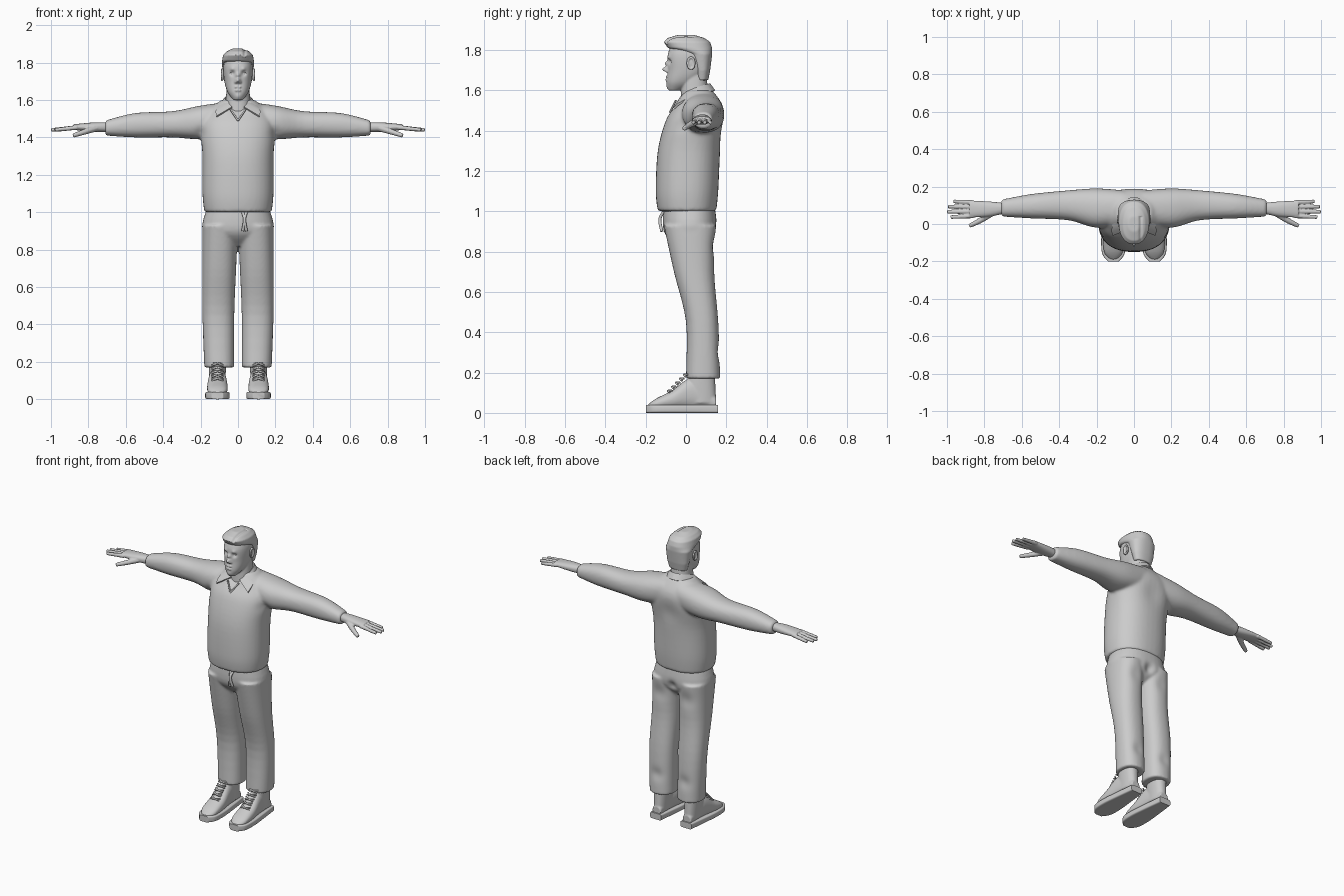
import bpy, bmesh, math
from mathutils import Vector, Matrix

if "Cube" in bpy.data.objects:
    bpy.data.objects.remove(bpy.data.objects["Cube"])

# One plain material for everything
grey = (.6, .6, .6, 1)
clay = bpy.data.materials.new("plain_grey")
clay.use_nodes = True
clay.diffuse_color = grey
for node in clay.node_tree.nodes:
    if node.type == 'BSDF_PRINCIPLED':
        node.inputs["Base Color"].default_value = grey


def link_object(name, data):
    data.materials.append(clay)
    obj = bpy.data.objects.new(name, data)
    bpy.context.collection.objects.link(obj)
    return obj


def mesh_object(name, bm):
    bmesh.ops.recalc_face_normals(bm, faces=bm.faces)
    mesh = bpy.data.meshes.new(name)
    bm.to_mesh(mesh)
    bm.free()
    return link_object(name, mesh)


def select(objects):
    bpy.ops.object.select_all(action='DESELECT')
    for obj in objects:
        obj.select_set(True)
    bpy.context.view_layer.objects.active = objects[0]


def smooth_path(points, steps):
    """Round off a list of tuples with a cubic through every point."""
    vectors = [Vector(p) for p in points]
    padded = [vectors[0], *vectors, vectors[-1]]
    path = []
    for before, start, end, after in zip(padded, padded[1:], padded[2:], padded[3:]):
        leave, arrive = (end - before) / 2, (after - start) / 2
        for step in range(steps):
            t = step / steps
            ease = t * t * (3 - 2 * t)
            bend = t * (1 - t)
            path.append(start.lerp(end, ease) + leave * bend * (1 - t) - arrive * bend * t)
    return path + [vectors[-1]]


def loft(name, axis, rings, power=2.3, sides=40, steps=5):
    """Skin rounded rings of (position, low u, high u, low v, high v) along an axis."""
    def rounded(value):
        return math.copysign(abs(value) ** (2 / power), value)

    bm = bmesh.new()
    previous = first = None
    for t, left, right, low, high in smooth_path(rings, steps):
        loop = []
        for k in range(sides):
            angle = math.tau * k / sides
            u = (left + right + (right - left) * rounded(math.cos(angle))) / 2
            v = (low + high + (high - low) * rounded(math.sin(angle))) / 2
            place = {'x': (t, u, v), 'y': (u, t, v), 'z': (u, v, t)}
            loop.append(bm.verts.new(place[axis]))
        if previous:
            for k in range(sides):
                bm.faces.new((previous[k - 1], previous[k], loop[k], loop[k - 1]))
        first = first or loop
        previous = loop
    bm.faces.new(first)
    bm.faces.new(previous)
    return mesh_object(name, bm)


def upright(name, rings, centre=0, **options):
    """Loft upward from rings of (z, half width, front, back)."""
    wide = [(z, centre - half, centre + half, front, back) for z, half, front, back in rings]
    return loft(name, 'z', wide, **options)


def ellipsoid(name, centre, radii):
    bm = bmesh.new()
    matrix = Matrix.Translation(centre) @ Matrix.Diagonal((*radii, 1))
    bmesh.ops.create_uvsphere(bm, u_segments=20, v_segments=12, radius=1, matrix=matrix)
    return mesh_object(name, bm)


def tube(name, points, radius, taper=1):
    curve = bpy.data.curves.new(name, 'CURVE')
    curve.dimensions = '3D'
    curve.bevel_depth = radius
    curve.bevel_resolution = 2
    curve.use_fill_caps = True
    path = smooth_path(points, steps=4)
    spline = curve.splines.new('POLY')
    spline.points.add(len(path) - 1)
    for i, (point, place) in enumerate(zip(spline.points, path)):
        point.co = (*place, 1)
        point.radius = 1 + (taper - 1) * i / len(path)
    select([link_object(name, curve)])
    bpy.ops.object.convert(target='MESH')
    return bpy.context.object


def finish(name, objects, voxel=0, relax=0, mirror=True):
    """Join the pieces, mirror them, fuse them into one skin and shade it."""
    select(objects)
    if len(objects) > 1:
        bpy.ops.object.join()
    obj = bpy.context.object
    obj.name = name
    if mirror:
        obj.modifiers.new("mirror", 'MIRROR').use_mirror_merge = False
    if voxel:
        obj.modifiers.new("fuse", 'REMESH').voxel_size = voxel
        obj.modifiers.new("relax", 'SMOOTH').iterations = relax
    bpy.ops.object.convert(target='MESH')
    bpy.ops.object.shade_smooth_by_angle(angle=math.radians(50))
    return obj


def press(obj, y, strokes):
    """Raise or dent the surface near depth y with soft strokes of (x, z, reach, height)."""
    outward = math.copysign(1, y)
    for vertex in obj.data.vertices:
        start = vertex.co.copy()
        for x, z, reach, height in strokes:
            offset = Vector((abs(start.x) - x, (start.y - y) / 2, start.z - z))
            vertex.co.y += outward * height * math.exp(-(offset.length / reach) ** 2)


# Sweater: torso and both sleeves in one skin
torso = upright("torso", [
    (1, .18, -.14, .15), (1.1, .19, -.15, .16), (1.3, .19, -.14, .17),
    (1.45, .2, -.1, .19), (1.53, .17, -.05, .18), (1.6, .09, -.01, .13)])
sleeve = loft("sleeve", 'x', [
    (.05, 0, .18, 1.41, 1.59), (.2, -.02, .19, 1.39, 1.57), (.35, .02, .18, 1.4, 1.54),
    (.55, .03, .16, 1.4, 1.53), (.71, .04, .13, 1.41, 1.49)])
sweater = finish("sweater", [torso, sleeve], voxel=.009, relax=6)
press(sweater, -.03, [(0, 1.57, .04, -.03), (.2, 1.42, .03, -.01)])
press(sweater, .19, [(0, 1.4, .07, -.01)])
finish("neck_trim", [tube("trim", [(.04, -.05, 1.55), (0, -.08, 1.49)], radius=.005)])

# Shirt collar: strip swept from the nape round to a pointed front flap
bm = bmesh.new()
edge = None
for i in range(9):
    turn = i / 3
    drop = .01 * turn ** 2
    upper = bm.verts.new((.07 * math.sin(turn), .04 + .08 * math.cos(turn), 1.635 - drop))
    lower = bm.verts.new((.12 * math.sin(.7 * turn), .035 + .11 * math.cos(turn), 1.6 - 1.2 * drop))
    if edge:
        bm.faces.new((*edge, lower, upper))
    edge = (upper, lower)
collar = mesh_object("collar", bm)
collar.modifiers.new("thickness", 'SOLIDIFY').thickness = .01
finish("shirt_collar", [collar])

# Trousers: hips and both legs
hips = upright("hips", [(1.04, .16, -.11, .14), (.9, .19, -.11, .15), (.82, .08, -.04, .08)])
leg = loft("leg", 'z', [
    (.93, 0, .19, -.11, .15), (.7, .01, .19, -.06, .14),
    (.45, .02, .19, 0, .16), (.17, .02, .18, 0, .17)])
trousers = finish("trousers", [leg, hips], voxel=.008, relax=4)
press(trousers, .15, [(0, .9, .03, -.02), (.1, .83, .05, -.01), (.1, .3, .04, -.01)])
cords = []
for side in (-1, 1):
    x = .035 + .01 * side
    cords.append(tube("cord", [(x, -.11, 1), (.035, -.13, .96), (x, -.12, .9)], radius=.008))
finish("drawstring", cords, mirror=False)

# Boots: upper and sole share one outline of (y, half width, top)
middle = .11
outline = [(-.19, .02, .04), (-.15, .05, .07), (-.07, .055, .11), (.03, .045, .17), (.15, .03, .08)]
foot = loft("foot", 'y', [(y, middle - half, middle + half, .02, top) for y, half, top in outline])
ankle = upright("ankle", [(.05, .04, -.01, .15), (.25, .05, .02, .14)], centre=middle)
finish("boot_uppers", [foot, ankle], voxel=.005, relax=4)
welt = [(y * 1.05, half + .01) for y, half, top in outline]
sole = loft("sole", 'y', [(y, middle - half, middle + half, 0, .04) for y, half in welt], power=6)
finish("boot_soles", [sole])
laces = []
for i in range(5):
    y, z = -.09 + .02 * i, .11 + .02 * i
    for side in (-.03, .03):
        laces.append(tube("lace", [(middle - side, y + .01, z - .01), (middle, y, z),
                                   (middle + side, y + .02, z)], radius=.005))
finish("boot_laces", laces)

# Hands: palm, four fingers and a thumb
hand = [loft("palm", 'x', [
    (.68, .06, .11, 1.43, 1.48), (.77, .04, .12, 1.43, 1.48), (.88, .035, .125, 1.44, 1.47)])]
for i in range(4):
    root, spread = .043 + .024 * i, .037 + .028 * i
    tip = 1 - .012 * (i - 1.3) ** 2
    hand.append(tube("finger", [(.86, root, 1.453), (tip, spread, 1.44)], radius=.013, taper=.7))
hand.append(tube("thumb", [(.76, .06, 1.45), (.82, .02, 1.43), (.88, -.01, 1.41)], radius=.02, taper=.5))
finish("hands", hand, voxel=.004, relax=2)

# Head and neck, with the face pressed into shape
skull = upright("skull", [
    (1.6, .025, -.085, -.03), (1.64, .055, -.095, .05), (1.7, .073, -.09, .11),
    (1.78, .078, -.09, .12), (1.85, .06, -.06, .09)])
neck = upright("neck", [(1.5, .07, -.03, .12), (1.69, .06, -.02, .1)])
head = finish("head", [skull, neck], voxel=.004, relax=8, mirror=False)
eye_x, eye_z, mouth_z = .031, 1.743, 1.66
press(head, -.09, [
    (eye_x, eye_z, .014, -.013), (eye_x, eye_z + .022, .012, .006),
    (0, eye_z - .01, .012, .014), (0, 1.705, .012, .03), (.012, 1.695, .007, .01),
    (.01, mouth_z + .008, .007, .009), (.012, mouth_z, .005, -.006),
    (.008, mouth_z - .008, .007, .01), (0, 1.617, .016, .006)])
finish("eyes", [ellipsoid("eye", (eye_x, -.062, eye_z), (.014, .012, .011))])
lid = [(eye_x + side * .015, -.07 - .006 * (side < 1), eye_z + .01 * (not side)) for side in (-1, 0, 1)]
finish("eyelids", [tube("lid", lid, radius=.003)])
ear_y, ear_z = .025, 1.735
turns = [math.tau * k / 8 for k in range(9)]
rim = [(.085, ear_y + .017 * math.cos(a), ear_z + .028 * math.sin(a)) for a in turns]
bowl = ellipsoid("bowl", (.078, ear_y, ear_z), (.008, .017, .028))
finish("ears", [tube("rim", rim, radius=.006), bowl], voxel=.003, relax=3)

# Hair: cap with a raised fringe and a side parting
cap = upright("cap", [
    (1.65, .06, .05, .11), (1.7, .074, .04, .12), (1.78, .085, .01, .13), (1.81, .085, -.09, .13),
    (1.84, .08, -.11, .12), (1.86, .06, -.09, .09), (1.875, .03, -.04, .04)], steps=1)
hair = finish("hair", [cap], voxel=.004, relax=9, mirror=False)
for vertex in hair.data.vertices:
    if vertex.co.z > 1.83 and vertex.co.y < .04:
        vertex.co.z -= .007 * math.exp(-((vertex.co.x - .035) / .008) ** 2)
